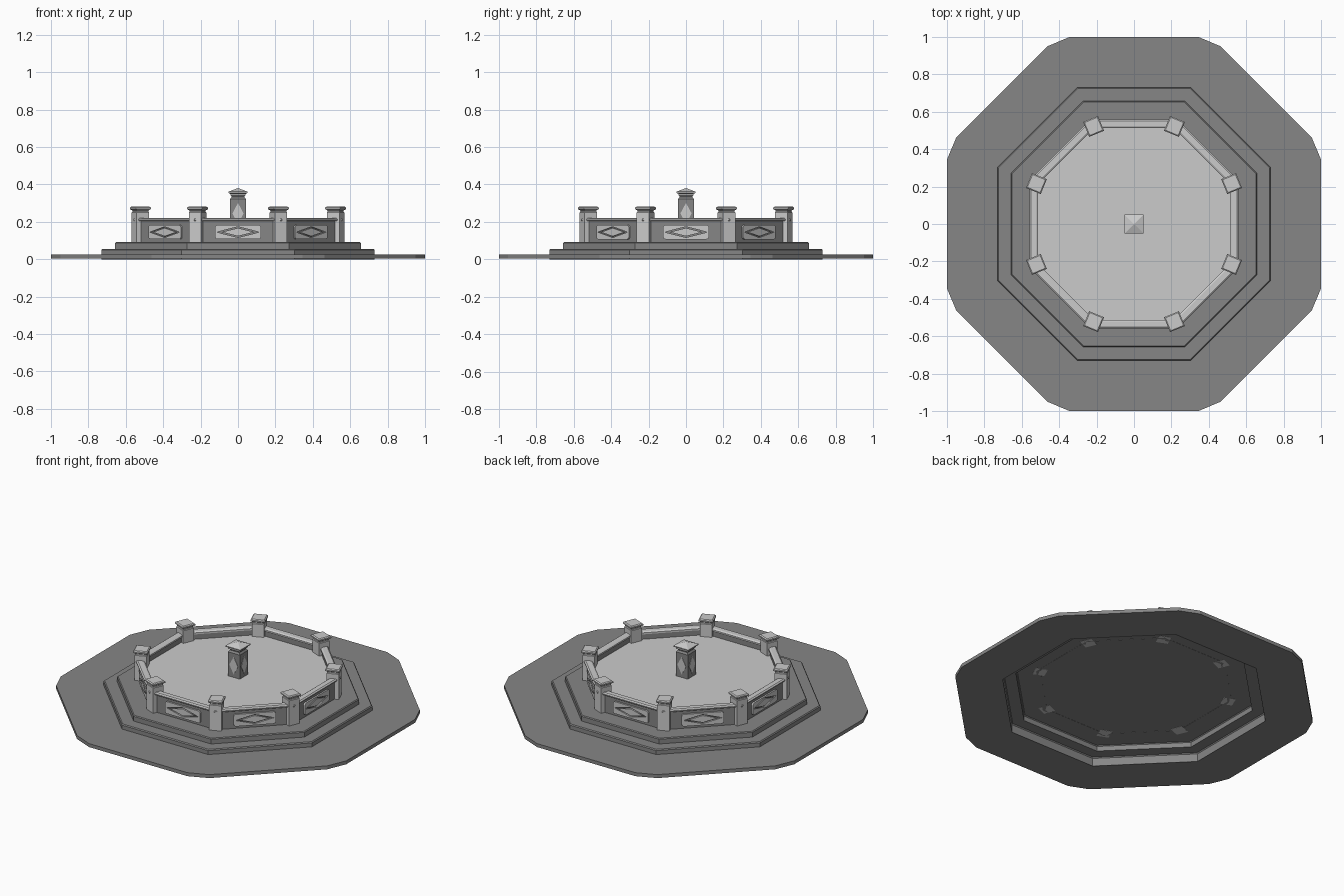
import bpy, bmesh
from math import pi, sin, cos, tan, radians

if "Cube" in bpy.data.objects:
    bpy.data.objects.remove(bpy.data.objects["Cube"])


def material(name, v):
    m = bpy.data.materials.new(name)
    m.diffuse_color = (v, v, v, 1)
    m.use_nodes = True
    m.node_tree.nodes["Principled BSDF"].inputs["Base Color"].default_value = m.diffuse_color
    return m


dark = material("dark_stone", 0.24)
water_grey = material("water_grey", 0.6)


def place(name, mesh, loc=(0, 0, 0), rot=(0, 0, 0)):
    ob = bpy.data.objects.new(name, mesh)
    ob.location, ob.rotation_euler = loc, rot
    bpy.context.collection.objects.link(ob)
    return ob


def loft(name, rings, bottom=False, top=False, closed=False, mat=None):
    """Skin a list of equal-length point rings."""
    bm = bmesh.new()
    vs = [[bm.verts.new(p) for p in r] for r in rings]
    pairs = list(zip(vs, vs[1:]))
    if closed:
        pairs.append((vs[-1], vs[0]))
    n = len(vs[0])
    for a, b in pairs:
        for i in range(n):
            j = (i + 1) % n
            bm.faces.new((a[i], a[j], b[j], b[i]))
    if bottom:
        bm.faces.new(vs[0][::-1])
    if top:
        bm.faces.new(vs[-1])
    bmesh.ops.remove_doubles(bm, verts=bm.verts, dist=1e-5)
    if bottom or closed:
        bmesh.ops.recalc_face_normals(bm, faces=bm.faces)
    me = bpy.data.meshes.new(name)
    bm.to_mesh(me)
    bm.free()
    if mat:
        me.materials.append(mat)
    return me


def ring(n, apothem, z, repeat=1):
    """Regular polygon with flat sides facing the axes."""
    r = apothem / cos(pi / n)
    return [(r * cos((2 * k + 1) * pi / n), r * sin((2 * k + 1) * pi / n), z)
            for k in range(n) for _ in range(repeat)]


def turned(name, n, profile, **kw):
    return loft(name, [ring(n, a, z) for a, z in profile], **kw)


def plate(name, outlines, half, mat=None):
    """Flat filled outline (later outlines are holes) given a thickness."""
    cu = bpy.data.curves.new(name, 'CURVE')
    cu.dimensions, cu.fill_mode, cu.extrude = '2D', 'BOTH', half
    for pts in outlines:
        s = cu.splines.new('POLY')
        s.points.add(len(pts) - 1)
        for p, (x, y) in zip(s.points, pts):
            p.co = (x, y, 0, 1)
        s.use_cyclic_u = True
    tmp = place(name + "_outline", cu)
    dg = bpy.context.evaluated_depsgraph_get()
    me = bpy.data.meshes.new_from_object(tmp.evaluated_get(dg))
    bpy.data.objects.remove(tmp)
    me.name = name
    if mat:
        me.materials.append(mat)
    return me


def diamond(w, h):
    return [(w, 0), (0, h), (-w, 0), (0, -h)]


def rounded(w, h, r, seg=4):
    pts = []
    for q, (sx, sy) in enumerate([(1, 1), (-1, 1), (-1, -1), (1, -1)]):
        for i in range(seg + 1):
            a = (q + i / seg) * pi / 2
            pts.append((sx * (w - r) + r * cos(a), sy * (h - r) + r * sin(a)))
    return pts


# Plaza slab with clipped corners and an octagonal opening underneath
eighth = [(1, 0.345), (0.95, 0.463), (0.463, 0.95), (0.345, 1)]
outline = []
for k in range(4):
    c, s = cos(k * pi / 2), sin(k * pi / 2)
    outline += [(x * c - y * s, x * s + y * c) for x, y in eighth]
slab = [ring(8, 0.73, 0.003, 2), [(x, y, 0.003) for x, y in outline],
        [(x, y, 0.025) for x, y in outline], ring(8, 0.73, 0.025, 2)]
place("plaza_slab", loft("plaza_slab", slab, mat=dark))

# Two octagonal steps, hollow below
place("steps", turned("steps", 8, [
    (0.73, 0), (0.73, 0.05), (0.725, 0.056), (0.657, 0.056),
    (0.657, 0.086), (0.652, 0.091)], top=True, mat=dark))

# Basin wall, coping and water
place("basin_wall", turned("basin_wall", 8, [
    (0.545, 0.09), (0.545, 0.207), (0.52, 0.207), (0.52, 0.09)],
    closed=True, mat=dark))
place("coping", turned("coping", 8, [
    (0.555, 0.204), (0.56, 0.208), (0.56, 0.214), (0.552, 0.22),
    (0.522, 0.22), (0.513, 0.214), (0.513, 0.204)], closed=True))
place("water", turned("water", 8, [(0.522, 0.16), (0.522, 0.17)],
                      top=True, mat=water_grey))

# Repeated posts and diamond panels
post = turned("post", 4, [
    (0.036, 0.09), (0.036, 0.25), (0.033, 0.254), (0.033, 0.261),
    (0.043, 0.268), (0.043, 0.276), (0.037, 0.281)], bottom=True, top=True)
panel = plate("panel", [rounded(0.123, 0.038, 0.014), diamond(0.113, 0.029)], 0.005)
inlay = plate("panel_diamond", [diamond(0.088, 0.022)], 0.005)
for k in range(8):
    a = k * pi / 4
    d = (0.55 * sin(a), -0.55 * cos(a), 0.145)
    place("panel", panel, d, (pi / 2, 0, a))
    place("panel_diamond", inlay, d, (pi / 2, 0, a))
    b = a + pi / 8
    place("post", post, (0.565 * cos(b), 0.565 * sin(b), 0), (0, 0, b))

# Central pillar with pyramid cap and a diamond on each face
place("pillar", turned("pillar", 4, [
    (0.042, 0.16), (0.042, 0.322), (0.034, 0.333), (0.034, 0.338)],
    bottom=True, top=True, mat=dark))
place("pillar_cap", turned("pillar_cap", 4, [
    (0.034, 0.337), (0.041, 0.342), (0.041, 0.35), (0.052, 0.355),
    (0.052, 0.361), (0.002, 0.38)], bottom=True, top=True))
pillar_diamond = plate("pillar_diamond", [diamond(0.03, 0.056)], 0.002)
for k in range(4):
    a = k * pi / 2
    place("pillar_diamond", pillar_diamond,
          (0.042 * sin(a), -0.042 * cos(a), 0.245), (pi / 2, 0, a))
